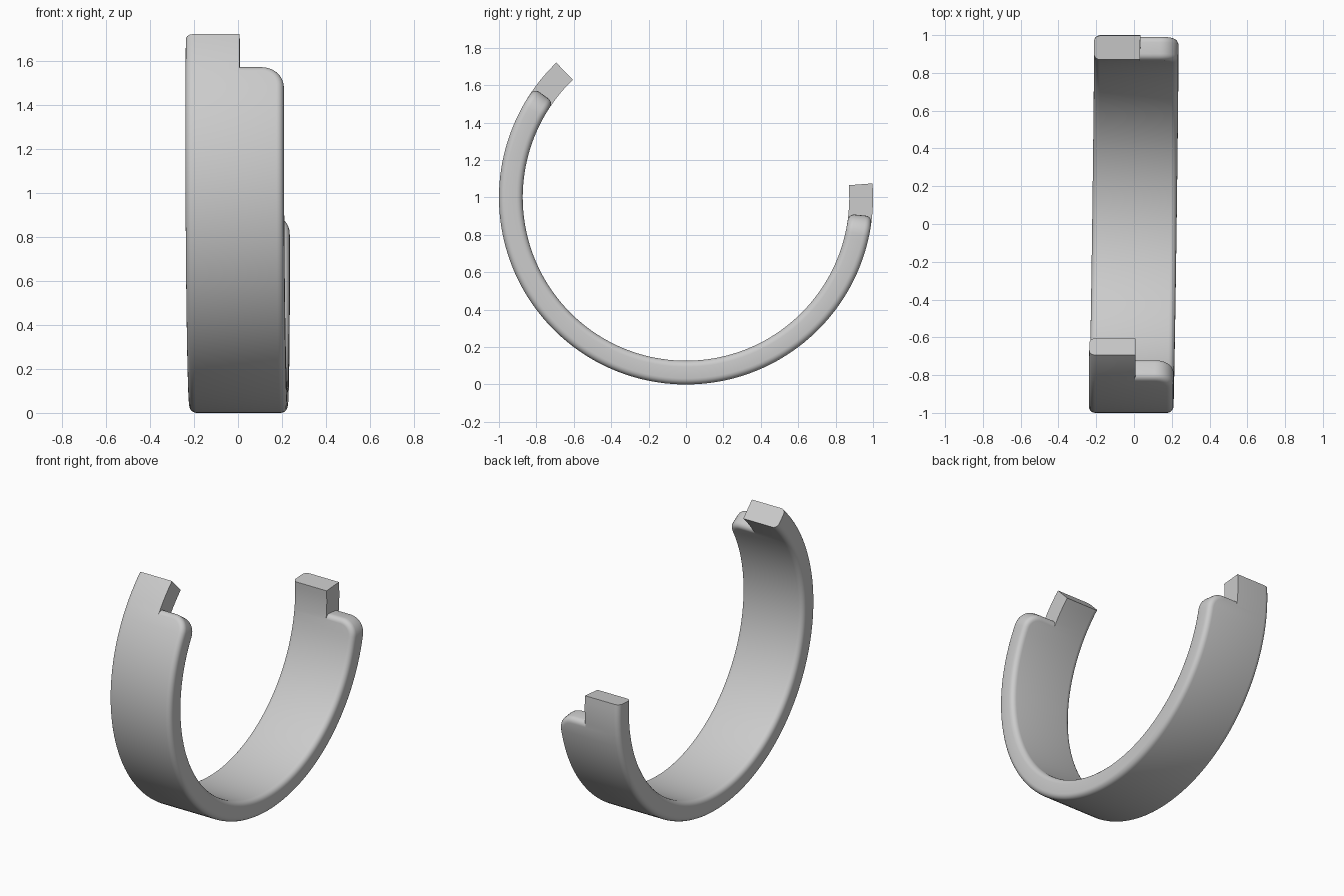
import bpy
import bmesh
from math import sin, cos, pi, radians

cube = bpy.data.objects.get("Cube")
if cube:
    bpy.data.objects.remove(cube)

R_IN, R_OUT = 0.873, 1.0
R_MID = (R_IN + R_OUT) / 2
HALF = (R_OUT - R_IN) / 2
X_MIN, X_MAX, X_STEP = -0.225, 0.222, 0.02
FILLET, CORNER = 0.033, 0.1

# Arc lengths of the tongue tips and of the shorter shoulders
TIP_A, SHOULDER_A, SHOULDER_B, TIP_B = (
    radians(a) * R_MID for a in (133.9, 144.3, 354.2, 364.3))


def end_points(tip, shoulder, inset):
    """Unrolled outline of one end: tongue side, then rounded shoulder corner."""
    way = 1 if shoulder > tip else -1
    stop = shoulder + way * inset
    pts = [(tip + (stop - tip) * i / 5, X_STEP) for i in range(6)]
    for i in range(9):
        t = pi / 2 * i / 8
        pts.append((shoulder + way * (CORNER - (CORNER - inset) * cos(t)),
                    X_MAX - CORNER + (CORNER - inset) * sin(t)))
    return pts


def stepped_side(inset):
    start = end_points(TIP_A, SHOULDER_A, inset)
    finish = end_points(TIP_B, SHOULDER_B, inset)[::-1]
    a, b = start[-1][0], finish[0][0]
    body = [(a + (b - a) * i / 96, X_MAX - inset) for i in range(1, 96)]
    return start + body + finish


def wrap(s, x, h):
    """Roll the flat strip into the ring, with its slight lean."""
    a, r = s / R_MID, R_MID + h
    y, z = r * cos(a), r * sin(a)
    return (x + 0.0137 * y - 0.004 * z, y, z + 1)


# Fillet levels through the thickness: (inset from outline, height)
levels = []
for side in (-1, 1):
    for i in range(6):
        t = pi / 2 * (i / 5 if side > 0 else 1 - i / 5)
        levels.append((FILLET * (1 - cos(t)),
                       side * (HALF - FILLET + FILLET * sin(t))))

# Plain side follows the stepped side, kept strictly increasing
plain = [s for s, x in stepped_side(FILLET)]
plain[6] += 0.0006
plain[-7] -= 0.0006

bm = bmesh.new()
left, right = [], []
for inset, h in levels:
    left.append([bm.verts.new(wrap(s, X_MIN + inset, h)) for s in plain])
    right.append([bm.verts.new(wrap(s, x, h)) for s, x in stepped_side(inset)])


def strip(a, b):
    for i in range(len(a) - 1):
        bm.faces.new((a[i], a[i + 1], b[i + 1], b[i]))


for rows in (left, right):
    for lower, upper in zip(rows, rows[1:]):
        strip(lower, upper)
strip(left[0], right[0])
strip(left[-1], right[-1])
for end in (0, -1):
    bm.faces.new([row[end] for row in left] + [row[end] for row in right[::-1]])
bmesh.ops.recalc_face_normals(bm, faces=bm.faces[:])

mesh = bpy.data.meshes.new("open_ring_band")
bm.to_mesh(mesh)
bm.free()
band = bpy.data.objects.new("open_ring_band", mesh)
bpy.context.collection.objects.link(band)

# Single grey finish
grey = bpy.data.materials.new("light_grey")
grey.use_nodes = True
colour = (0.6, 0.6, 0.6, 1)
grey.diffuse_color = colour
grey.node_tree.nodes["Principled BSDF"].inputs["Base Color"].default_value = colour
mesh.materials.append(grey)

bpy.ops.object.select_all(action="DESELECT")
band.select_set(True)
bpy.context.view_layer.objects.active = band
bpy.ops.object.shade_smooth_by_angle(angle=radians(35))
